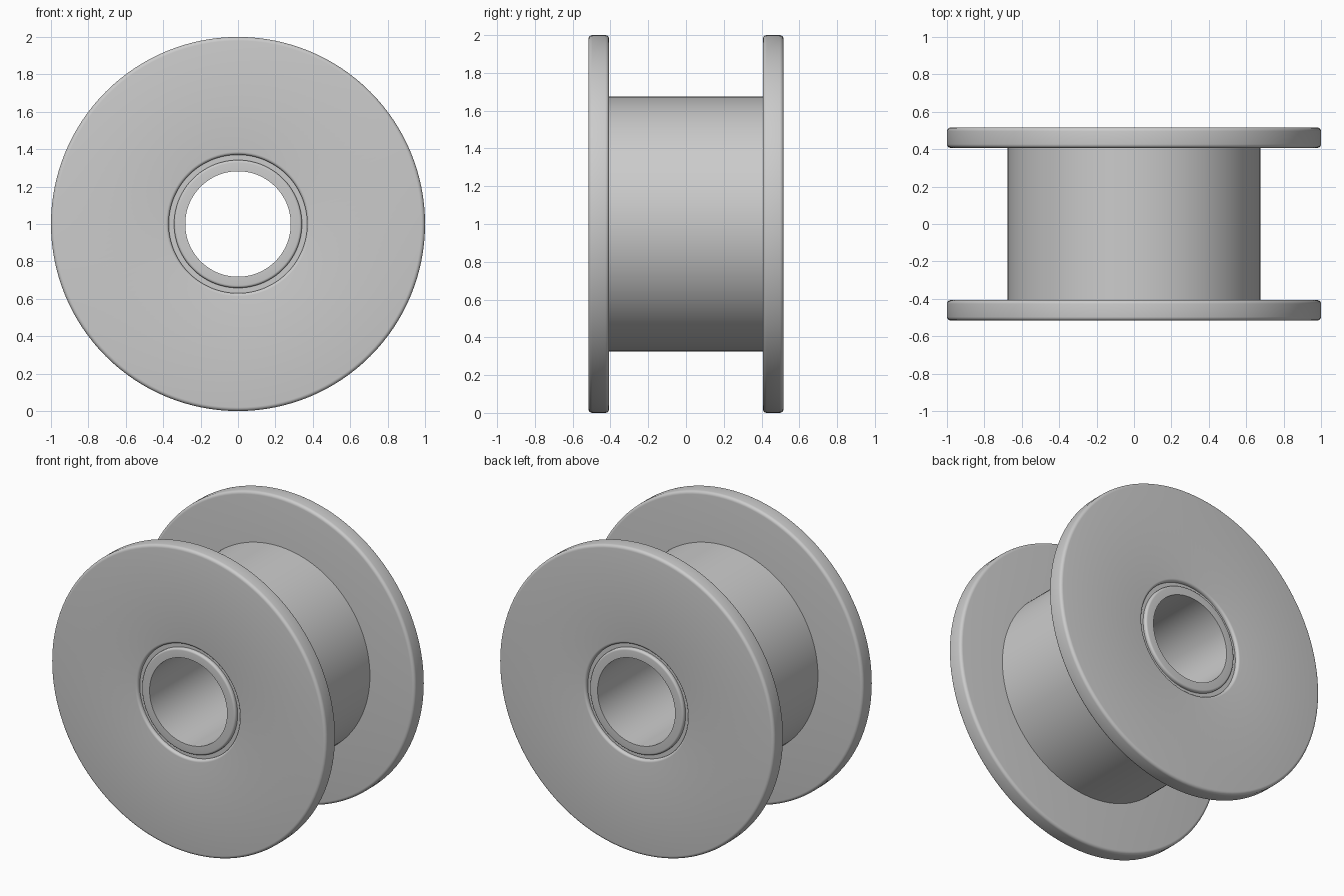
import bpy
import math
from mathutils import Vector

SEGMENTS = 128

if "Cube" in bpy.data.objects:
    bpy.data.objects.remove(bpy.data.objects["Cube"], do_unlink=True)

# Single grey material
grey = bpy.data.materials.new("plain_grey")
grey.use_nodes = True
colour = (0.6, 0.6, 0.6, 1)
grey.diffuse_color = colour
grey.node_tree.nodes["Principled BSDF"].inputs["Base Color"].default_value = colour


def rounded(corners, steps=5):
    """Closed (radius, y) profile; each corner is (r, y, fillet)."""
    points = []
    for i, (r, y, fillet) in enumerate(corners):
        here = Vector((r, y))
        if not fillet:
            points.append(here)
            continue
        before = Vector(corners[i - 1][:2]) - here
        after = Vector(corners[(i + 1) % len(corners)][:2]) - here
        u, v = before.normalized() * fillet, after.normalized() * fillet
        for k in range(steps + 1):
            a = math.pi / 2 * k / steps
            points.append(here + u * (1 - math.sin(a)) + v * (1 - math.cos(a)))
    return points


def lathe(name, corners):
    """Turn a closed profile around the y axis at mid height."""
    profile = rounded(corners)
    n = len(profile)
    verts, faces = [], []
    for s in range(SEGMENTS):
        a = 2 * math.pi * s / SEGMENTS
        verts += [(p.x * math.cos(a), p.y, 1 + p.x * math.sin(a)) for p in profile]
        t = (s + 1) % SEGMENTS
        for i in range(n):
            j = (i + 1) % n
            faces.append((s * n + i, s * n + j, t * n + j, t * n + i))
    mesh = bpy.data.meshes.new(name)
    mesh.from_pydata(verts, [], faces)
    mesh.materials.append(grey)
    obj = bpy.data.objects.new(name, mesh)
    bpy.context.collection.objects.link(obj)
    bpy.ops.object.select_all(action="DESELECT")
    obj.select_set(True)
    bpy.context.view_layer.objects.active = obj
    # Consistent outward normals, then smooth sides with sharp rims
    bpy.ops.object.mode_set(mode="EDIT")
    bpy.ops.mesh.select_all(action="SELECT")
    bpy.ops.mesh.normals_make_consistent(inside=False)
    bpy.ops.object.mode_set(mode="OBJECT")
    bpy.ops.object.shade_smooth_by_angle(angle=math.radians(30))
    return obj


# Two rim discs with eased edges
INNER, OUTER = 0.407, 0.516
for name, side in (("front_flange", -1), ("back_flange", 1)):
    lathe(name, [(0.37, side * INNER, 0), (1, side * INNER, 0.02),
                 (1, side * OUTER, 0.02), (0.37, side * OUTER, 0.016)])

# Central barrel between the discs
lathe("drum", [(0.36, -0.42, 0), (0.675, -0.42, 0),
               (0.675, 0.42, 0), (0.36, 0.42, 0)])

# Hollow bushing with a stepped shoulder that forms the groove floor
LIP, FLOOR = 0.516, 0.492
lathe("bushing", [(0.282, -LIP, 0), (0.342, -LIP, 0.014), (0.342, -FLOOR, 0),
                  (0.372, -FLOOR, 0), (0.372, FLOOR, 0), (0.342, FLOOR, 0),
                  (0.342, LIP, 0.014), (0.282, LIP, 0)])
